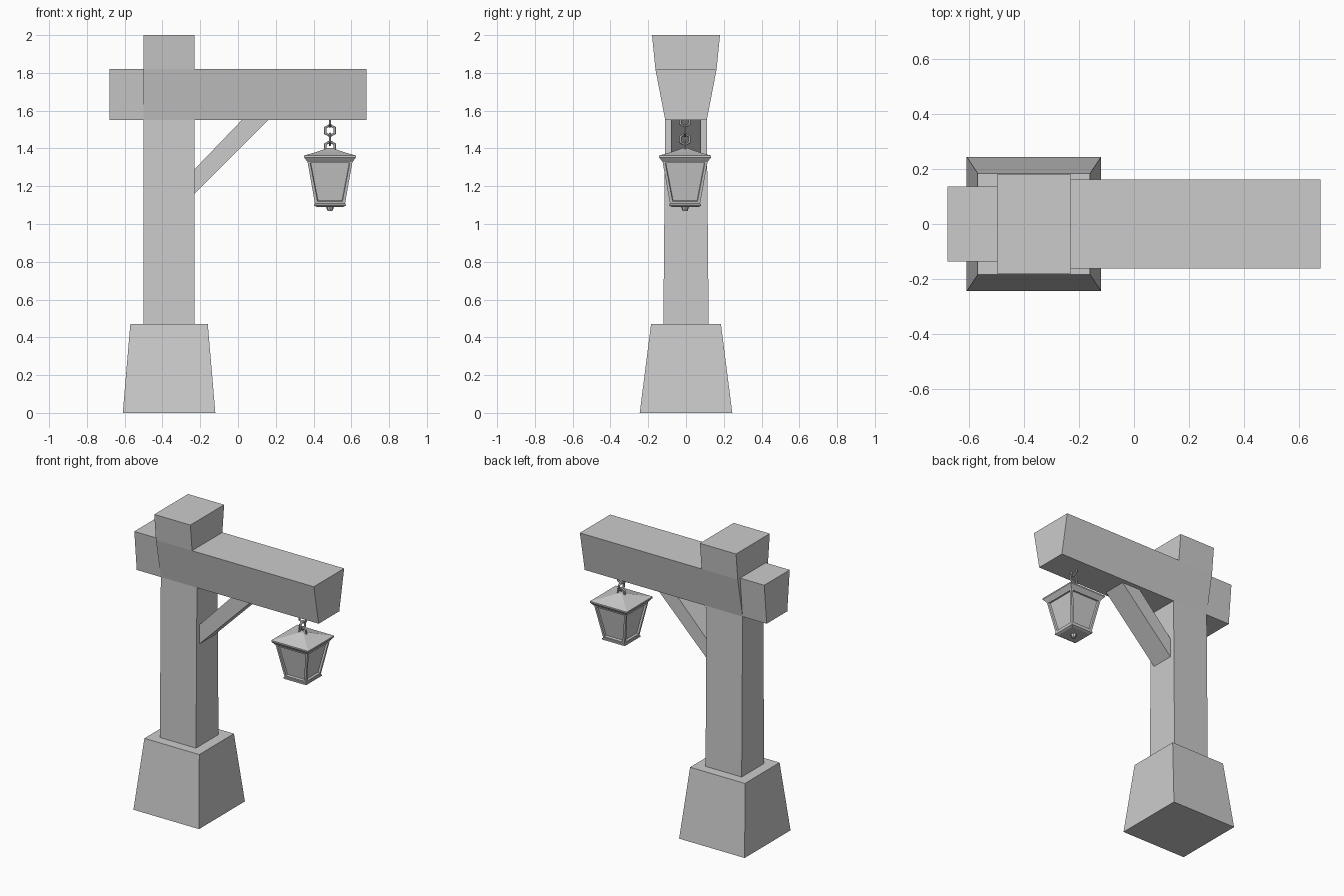
import bpy, bmesh
from math import radians

if "Cube" in bpy.data.objects:
    bpy.data.objects.remove(bpy.data.objects["Cube"])

LX, LY = 0.487, -0.005   # lantern axis


def finish(name, bm):
    bmesh.ops.recalc_face_normals(bm, faces=bm.faces[:])
    me = bpy.data.meshes.new(name)
    bm.to_mesh(me)
    bm.free()
    ob = bpy.data.objects.new(name, me)
    bpy.context.collection.objects.link(ob)
    return ob


def loft(name, rings, panel=None):
    """Skin equal-length closed rings and cap both ends.
    panel=(border, depth) insets every side face as a recessed pane."""
    bm = bmesh.new()
    loops = [[bm.verts.new(p) for p in r] for r in rings]
    n = len(loops[0])
    sides = []
    for a, b in zip(loops, loops[1:]):
        for i in range(n):
            j = (i + 1) % n
            sides.append(bm.faces.new((a[i], a[j], b[j], b[i])))
    bm.faces.new(loops[0][::-1])
    bm.faces.new(loops[-1])
    bmesh.ops.recalc_face_normals(bm, faces=bm.faces[:])
    if panel:
        bmesh.ops.inset_individual(bm, faces=sides, thickness=panel[0], depth=0)
        bmesh.ops.inset_individual(bm, faces=sides, thickness=0.004, depth=-panel[1])
    return finish(name, bm)


def rect(cx, cy, hx, hy, z):
    return [(cx - hx, cy - hy, z), (cx + hx, cy - hy, z),
            (cx + hx, cy + hy, z), (cx - hx, cy + hy, z)]


def beam(name, x0, x1, bottom, top):
    """Horizontal beam along x with a trapezoid section."""
    sec = [(-bottom, 1.55), (bottom, 1.55), (top, 1.82), (-top, 1.82)]
    return loft(name, [[(x, y, z) for y, z in sec] for x in (x0, x1)])


def lamp_stack(name, profile, panel=None):
    """Square stacked shape around the lantern axis from (half width, z)."""
    return loft(name, [rect(LX, LY, h, h, z) for h, z in profile], panel)


# stone foot
loft("base", [rect(-0.365, 0, 0.245, 0.245, 0), rect(-0.365, 0, 0.205, 0.185, 0.47)])

# post flaring towards the top
loft("post", [rect(-0.365, 0, 0.135, hy, z) for hy, z in
              ((0.12, 0.47), (0.11, 1.55), (0.162, 1.82), (0.18, 2.0))])

# cross beam: long arm and short stub
beam("arm", -0.23, 0.68, 0.11, 0.162)
beam("stub", -0.68, -0.50, 0.11, 0.136)

# diagonal brace
brace = [(-0.23, 1.16), (0.16, 1.55), (0.02, 1.55), (-0.23, 1.29)]
loft("brace", [[(x, y, z) for x, z in brace] for y in (-0.08, 0.08)])

# lantern body with recessed panes
lamp_stack("lantern_body", [(0.079, 1.105), (0.12, 1.335)], panel=(0.02, 0.012))

# lantern roof and bottom plate
lamp_stack("lantern_roof", [(0.118, 1.328), (0.124, 1.335), (0.138, 1.353), (0.138, 1.362),
                            (0.075, 1.380), (0.035, 1.394), (0.014, 1.402)])
lamp_stack("lantern_bottom", [(0.070, 1.090), (0.084, 1.097), (0.084, 1.106), (0.078, 1.110)])

# finial under the lantern
bpy.ops.mesh.primitive_cone_add(vertices=8, radius1=0.013, radius2=0.022, depth=0.024,
                                location=(LX, LY, 1.081))
bpy.context.object.name = "lantern_finial"

# hexagonal chain links, alternately facing front and side
for i, z in enumerate((1.545, 1.495, 1.448, 1.408)):
    bpy.ops.mesh.primitive_torus_add(
        major_segments=6, minor_segments=6, major_radius=0.029, minor_radius=0.007,
        location=(LX, LY, z),
        rotation=(radians(90), radians(90), 0 if i % 2 else radians(90)))
    bpy.context.object.name = f"chain_link_{i + 1}"
